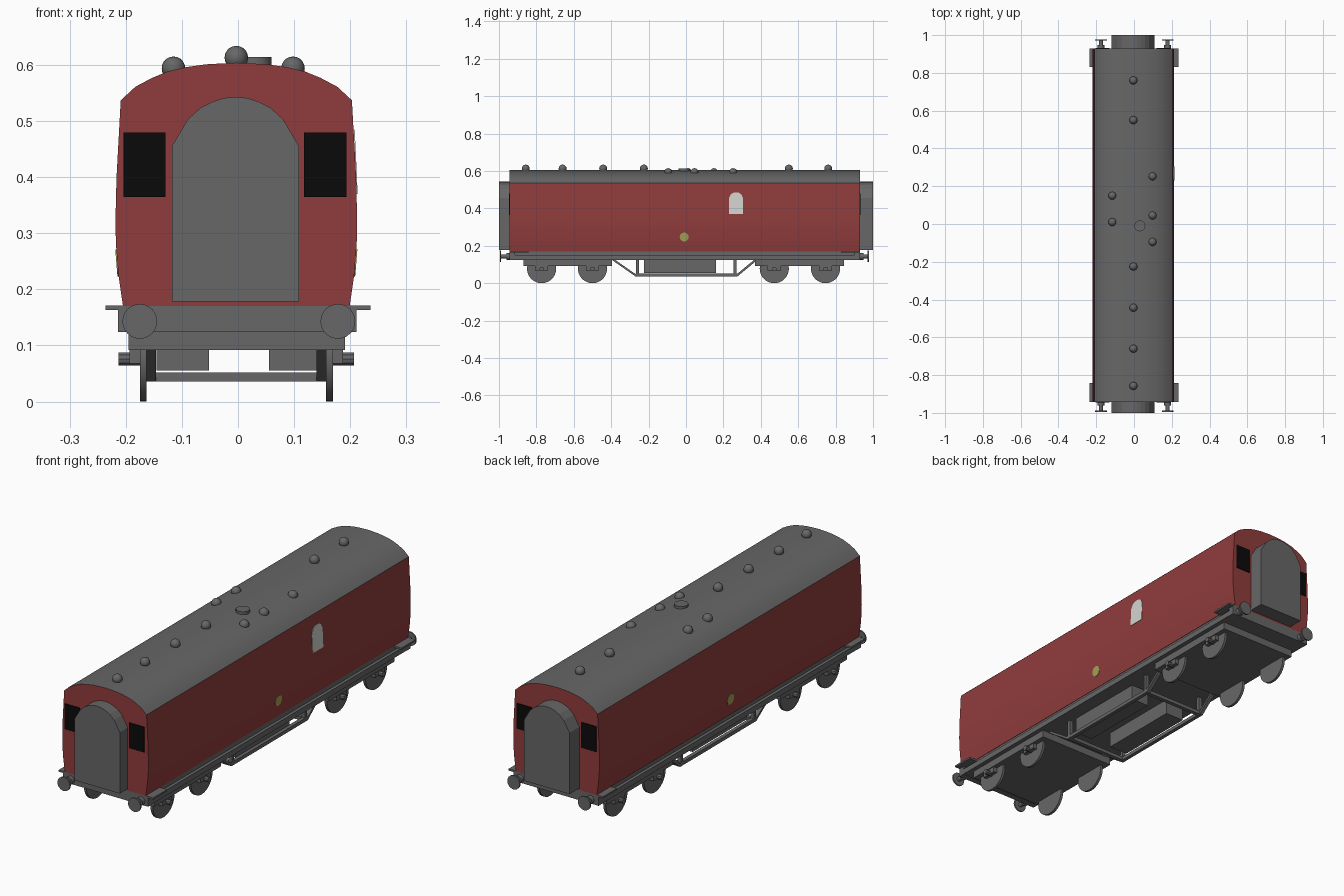
import bpy, bmesh, math
from mathutils import Vector

if "Cube" in bpy.data.objects:
    bpy.data.objects.remove(bpy.data.objects["Cube"])

CX = -0.003  # body centre line


def mat(name, rgb):
    m = bpy.data.materials.new(name)
    m.diffuse_color = (*rgb, 1)
    m.use_nodes = True
    m.node_tree.nodes["Principled BSDF"].inputs["Base Color"].default_value = m.diffuse_color
    return m


RED = mat("maroon paint", (0.28, 0.045, 0.045))
GREY = mat("grey metal", (0.135, 0.135, 0.135))
BLACK = mat("black glass", (0.003, 0.003, 0.003))
WHITE = mat("pale glass", (0.65, 0.65, 0.62))
GOLD = mat("dull gold", (0.38, 0.36, 0.09))


def finish(name, bm, *mats):
    bmesh.ops.recalc_face_normals(bm, faces=bm.faces)
    me = bpy.data.meshes.new(name)
    bm.to_mesh(me)
    bm.free()
    for m in mats:
        me.materials.append(m)
    ob = bpy.data.objects.new(name, me)
    bpy.context.collection.objects.link(ob)
    return ob


def smooth(ob, angle=35):
    bpy.ops.object.select_all(action='DESELECT')
    ob.select_set(True)
    bpy.context.view_layer.objects.active = ob
    bpy.ops.object.shade_smooth_by_angle(angle=math.radians(angle))


def prism(name, pts, axis, a, b, *mats):
    """Extrude a 2D outline (xz for axis y, yz for axis x, xy for axis z)."""
    def place(p, t):
        return {'x': (t, p[0], p[1]), 'y': (p[0], t, p[1]), 'z': (p[0], p[1], t)}[axis]
    bm = bmesh.new()
    lo = [bm.verts.new(place(p, a)) for p in pts]
    hi = [bm.verts.new(place(p, b)) for p in pts]
    bm.faces.new(lo)
    bm.faces.new(hi)
    n = len(pts)
    for i in range(n):
        j = (i + 1) % n
        bm.faces.new((lo[i], lo[j], hi[j], hi[i]))
    return finish(name, bm, *mats)


def box(name, x, y, z, m):
    return prism(name, [(x[0], z[0]), (x[1], z[0]), (x[1], z[1]), (x[0], z[1])], 'y', y[0], y[1], m)


def circle(c, r, n=24):
    return [(c[0] + r * math.cos(2 * math.pi * i / n), c[1] + r * math.sin(2 * math.pi * i / n))
            for i in range(n)]


# Body shell: bulging sides and an arched roof
SIDE = [(0.202, 0.17), (0.210, 0.225), (0.2145, 0.28), (0.2155, 0.32), (0.2135, 0.4), (0.206, 0.537)]
ROOF = [(0.18, 0.561), (0.15, 0.577), (0.123, 0.588), (0.09, 0.596), (0.055, 0.601)]
half = SIDE + ROOF
outline = [(CX + x, z) for x, z in half] + [(CX, 0.604)] + [(CX - x, z) for x, z in reversed(half)]
body = prism("carriage_body", outline, 'y', -0.943, 0.93, RED, GREY)
for f in body.data.polygons:  # roof faces are grey, ends stay red
    if f.center.z > 0.538 and abs(f.normal.y) < 0.5:
        f.material_index = 1
smooth(body, 20)


def side_x(z):
    for (x0, z0), (x1, z1) in zip(SIDE, SIDE[1:]):
        if z <= z1:
            return x0 + (x1 - x0) * (z - z0) / (z1 - z0)
    return SIDE[-1][0]


def side_plate(name, pts, s, m):
    """Thin plate that follows the curved side wall."""
    ob = prism(name, pts, 'x', -0.004, 0.002, m)
    for v in ob.data.vertices:
        v.co.x = CX + s * (side_x(v.co.z) + v.co.x)
    if s < 0:
        ob.data.flip_normals()


# Arched side window (right side) and round badge on both sides
side_plate("side_window", [(0.23, 0.37), (0.305, 0.37), (0.305, 0.455), (0.296, 0.475),
                           (0.28, 0.485), (0.255, 0.485), (0.239, 0.475), (0.23, 0.455)], 1, WHITE)
for s in (-1, 1):
    side_plate("side_badge", circle((-0.01, 0.247), 0.024, 16), s, GOLD)

# Ends: gangway, windows, buffers
arch = [(0.1135, 0.178), (0.1135, 0.455), (0.085, 0.503), (0.062, 0.524), (0.042, 0.534), (0.021, 0.541)]
arch = [(CX - 0.0015 + x, z) for x, z in arch] + [(CX - 0.0015, 0.543)] + \
       [(CX - 0.0015 - x, z) for x, z in reversed(arch)]
for s, wall, tip, buf in ((-1, -0.943, -1.0, -0.995), (1, 0.93, 1.0, 0.978)):
    prism("gangway", arch, 'y', wall - s * 0.01, tip, GREY)
    for x0 in (-0.204, 0.118):
        box("end_window", (x0, x0 + 0.075), (wall - s * 0.003, wall + s * 0.003), (0.365, 0.48), BLACK)
    for x in (-0.175, 0.178):
        smooth(prism("buffer_head", circle((x, 0.143), 0.031), 'y', buf, buf - s * 0.007, GREY))
        smooth(prism("buffer_shank", circle((x, 0.143), 0.011, 12), 'y', buf - s * 0.006, wall - s * 0.02, GREY))
        smooth(prism("buffer_sleeve", circle((x, 0.143), 0.018, 12), 'y', wall + s * 0.018, wall - s * 0.02, GREY))
    # end steps
    for x in ((-0.236, -0.19), (0.19, 0.236)):
        y0 = wall - s * 0.1
        box("end_step", x, (min(y0, wall), max(y0, wall)), (0.163, 0.171), GREY)

# Underframe slab with long footboards
box("underframe", (-0.2, 0.197), (-0.943, 0.93), (0.125, 0.17), GREY)
for x in ((-0.214, -0.195), (0.192, 0.211)):
    box("solebar", x, (-0.943, 0.93), (0.125, 0.15), GREY)
for y in ((-0.943, -0.915), (0.902, 0.93)):
    box("headstock", (-0.214, 0.211), y, (0.124, 0.17), GREY)

# Bogies with wheels and axle boxes
for y0, y1, axles in ((-0.87, -0.395, (-0.772, -0.5)), (0.37, 0.845, (0.472, 0.746))):
    box("bogie_frame", (-0.195, 0.191), (y0, y1), (0.092, 0.126), GREY)
    for y in axles:
        for s in (-1, 1):
            x = CX + s * 0.166
            smooth(prism("wheel", circle((y, 0.078), 0.078, 32), 'x', x - 0.006, x + 0.006, GREY))
            x0, x1 = sorted((CX + s * 0.17, CX + s * 0.19))
            box("axle_guard", (x0, x1), (y - 0.035, y + 0.035), (0.068, 0.094), GREY)
            smooth(prism("axle_box", circle((y, 0.076), 0.012, 10), 'x', CX + s * 0.17, CX + s * 0.21, GREY))

# Truss rods, posts, cross members and equipment boxes between the bogies
for s in (-1, 1):
    xa, xb = sorted((CX + s * 0.143, CX + s * 0.16))
    box("truss_rod", (xa, xb), (-0.27, 0.275), (0.036, 0.052), GREY)
    for y in (-0.26, 0.262):
        box("truss_post", (xa, xb), (y - 0.008, y + 0.008), (0.04, 0.127), GREY)
    for ya, yb in ((-0.4, -0.27), (0.385, 0.275)):
        d = 0.018 if ya < 0 else -0.018
        prism("truss_diagonal", [(ya, 0.127), (ya + d, 0.127), (yb + d, 0.036), (yb, 0.036)],
              'x', xa, xb, GREY)
for y in (-0.262, 0.265):
    box("cross_member", (-0.15, 0.147), (y - 0.009, y + 0.009), (0.036, 0.052), GREY)
for x in ((-0.145, -0.052), (0.055, 0.145)):
    box("equipment_box", x, (-0.225, 0.16), (0.055, 0.127), GREY)

# Roof vents and round cap
vents = [(CX, y, 0.613) for y in (0.76, 0.55, -0.225, -0.443, -0.66, -0.857)]
vents += [(0.098, y, 0.594) for y in (0.252, 0.045, -0.095)]
vents += [(-0.115, y, 0.594) for y in (0.15, 0.01)]
for v in vents:
    bm = bmesh.new()
    bmesh.ops.create_uvsphere(bm, u_segments=16, v_segments=10, radius=0.021)
    bmesh.ops.translate(bm, verts=bm.verts, vec=Vector(v))
    smooth(finish("roof_vent", bm, GREY), 60)
smooth(prism("roof_cap", circle((0.031, -0.01), 0.029), 'z', 0.595, 0.614, GREY))
